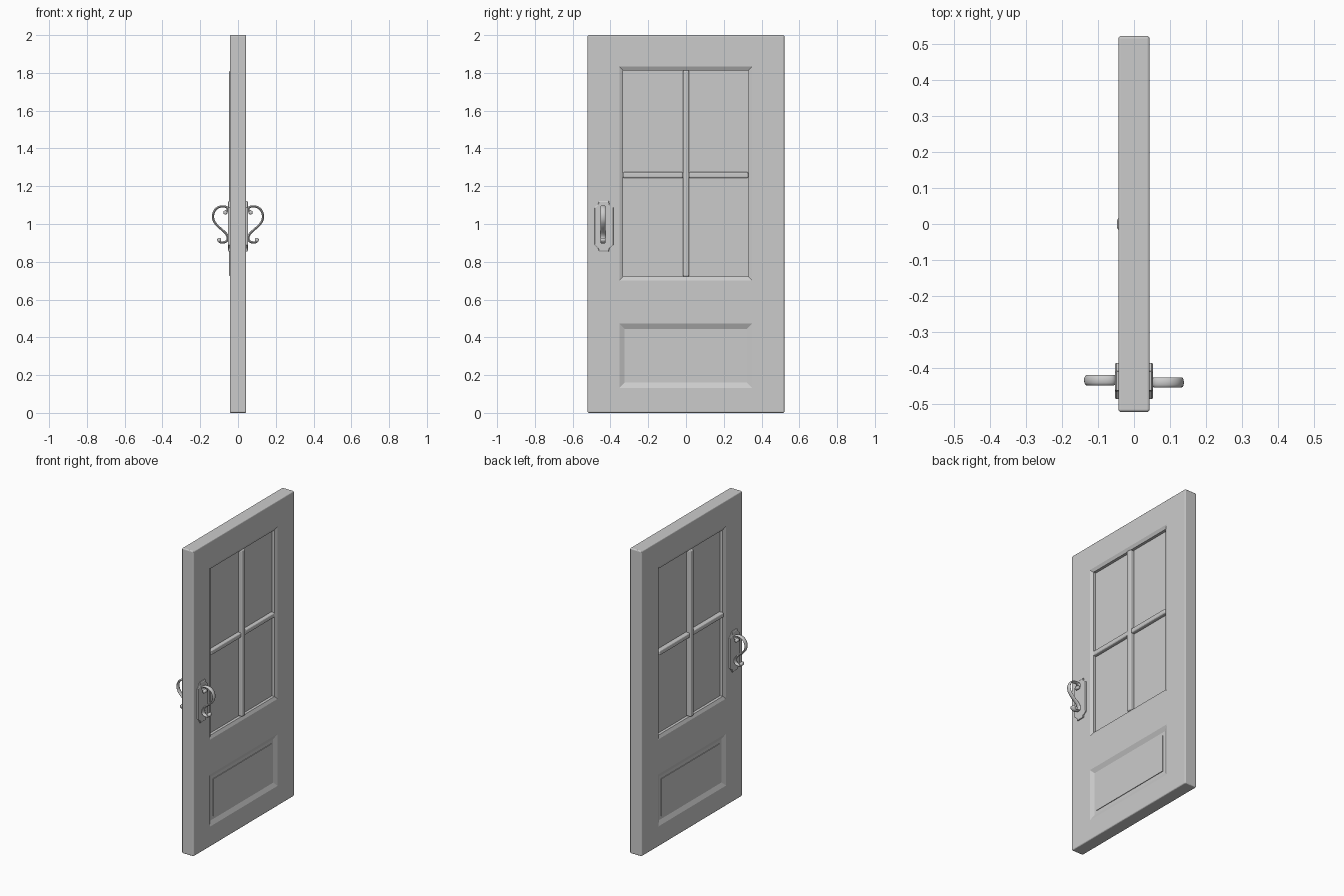
import bpy, bmesh, math
from mathutils import Vector

if "Cube" in bpy.data.objects:
    bpy.data.objects.remove(bpy.data.objects["Cube"])


def make(name, bm, smooth=None):
    bmesh.ops.recalc_face_normals(bm, faces=bm.faces)
    me = bpy.data.meshes.new(name)
    bm.to_mesh(me)
    bm.free()
    ob = bpy.data.objects.new(name, me)
    bpy.context.collection.objects.link(ob)
    if smooth:
        bpy.ops.object.select_all(action='DESELECT')
        ob.select_set(True)
        bpy.context.view_layer.objects.active = ob
        bpy.ops.object.shade_smooth_by_angle(angle=math.radians(smooth))
    return ob


def loft(name, rings, closed_ends=True, smooth=None):
    """Join rings of points into a capped solid."""
    bm = bmesh.new()
    vs = [[bm.verts.new(p) for p in r] for r in rings]
    n = len(vs[0])
    for a, b in zip(vs, vs[1:]):
        for i in range(n):
            j = (i + 1) % n
            bm.faces.new((a[i], a[j], b[j], b[i]))
    if closed_ends:
        bm.faces.new(vs[0])
        bm.faces.new(vs[-1])
    return make(name, bm, smooth)


def rect(x, y0, y1, z0, z1, inset=0.0):
    y0, y1, z0, z1 = y0 + inset, y1 - inset, z0 + inset, z1 - inset
    return [(x, y0, z0), (x, y1, z0), (x, y1, z1), (x, y0, z1)]


def box(name, x0, x1, y0, y1, z0, z1, bevel=0.0, segs=3):
    ob = loft(name, [rect(x0, y0, y1, z0, z1), rect(x1, y0, y1, z0, z1)])
    if bevel:
        m = ob.modifiers.new("bevel", 'BEVEL')
        m.width, m.segments = bevel, segs
    return ob


# door frame with two moulded openings
T = 0.043
door = box("door_frame", -T, T, -0.521, 0.521, 0, 2, 0.007)
window = (-0.355, 0.352, 0.70, 1.835)
lower = (-0.355, 0.352, 0.13, 0.475)
cutters = []
for name, r, inset, depth in (("window_cutter", window, 0.022, 0.033),
                              ("panel_cutter", lower, 0.03, 0.03)):
    c = loft(name, [rect(-T - .001, *r), rect(-depth, *r, inset),
                    rect(depth, *r, inset), rect(T + .001, *r)])
    c.hide_render = True
    m = door.modifiers.new("cut", 'BOOLEAN')
    m.operation, m.solver, m.object = 'DIFFERENCE', 'EXACT', c
    cutters.append(c)
bpy.context.view_layer.objects.active = door
for m in list(door.modifiers):
    bpy.ops.object.modifier_apply(modifier=m.name)
for c in cutters:
    bpy.data.objects.remove(c)

# glass and glazing bars
box("window_glass", -0.015, 0.015, -0.34, 0.34, 0.715, 1.82)
box("vertical_bar", -0.047, 0.043, -0.017, 0.017, 0.722, 1.813, 0.008)
for i, (a, b) in enumerate(((-0.333, -0.016), (0.016, 0.33))):
    box(f"horizontal_bar_{i}", -0.042, 0.038, a, b, 1.243, 1.275, 0.008)

# lower panel with raised field on both faces
field = rect(0, *lower, 0.051)
outer = rect(0, *lower, 0.026)
at = lambda ring, x: [(x, p[1], p[2]) for p in ring]
loft("lower_panel", [at(field, -.034), at(field, -.03), at(outer, -.03),
                     at(outer, .03), at(field, .03), at(field, .034)])

# scroll handle path: (distance from door centre, height)
PATH = [(.066, 1.064), (.056, 1.074), (.058, 1.087), (.075, 1.093), (.100, 1.090),
        (.121, 1.075), (.132, 1.048), (.128, 1.018), (.110, .992), (.085, .970),
        (.064, .950), (.055, .930), (.060, .910), (.078, .902), (.095, .904),
        (.105, .915), (.097, .922)]


def smooth_path(pts, sub=4):
    p = [Vector(q) for q in pts]
    p = [2 * p[0] - p[1]] + p + [2 * p[-1] - p[-2]]
    out = []
    for a, b, c, d in zip(p, p[1:], p[2:], p[3:]):
        for k in range(sub):
            t = k / sub
            out.append(0.5 * (2 * b + (c - a) * t + (2 * a - 5 * b + 4 * c - d) * t * t
                              + (3 * b - a - 3 * c + d) * t ** 3))
    return out + [p[-2]]


def circle(n):
    return [(math.cos(2 * math.pi * i / n), math.sin(2 * math.pi * i / n)) for i in range(n)]


path = smooth_path(PATH)
for side, label, yc in ((1, "right", -0.439), (-1, "left", -0.433)):
    # flattened tube swept along the scroll
    rings = []
    for i, p in enumerate(path):
        t = (path[min(i + 1, len(path) - 1)] - path[max(i - 1, 0)]).normalized()
        rings.append([(side * (p.x - t.y * u * .006), yc + v * .014, p.y + t.x * u * .006)
                      for u, v in circle(12)])
    loft(f"{label}_handle", rings, smooth=50)

    # rolled scroll ends
    for part, (ex, ez) in (("top", (.067, 1.061)), ("bottom", (.100, .916))):
        loft(f"{label}_{part}_curl",
             [[(side * ex + u * .011 * s, yc + y, ez + v * .011 * s) for u, v in circle(16)]
              for y, s in ((-.014, .75), (-.011, 1), (.011, 1), (.014, .75))], smooth=50)

    # mounting posts joining scroll to plate
    for part, pz in (("top", 1.075), ("bottom", .932)):
        loft(f"{label}_{part}_post",
             [[(side * x, yc + u * .009, pz + v * .009) for u, v in circle(12)]
              for x in (.045, .058)], smooth=50)

    # back plate with stepped, clipped corners
    q = [(.026, .133), (.030, .118), (.050, .100)]
    outline = (q + [(y, -z) for y, z in reversed(q)] + [(-y, -z) for y, z in q]
               + [(-y, z) for y, z in reversed(q)])
    loft(f"{label}_plate",
         [[(side * x, -.435 + y * s, .988 + z * s) for y, z in outline]
          for x, s in ((.040, 1), (.049, 1), (.052, .96))])
